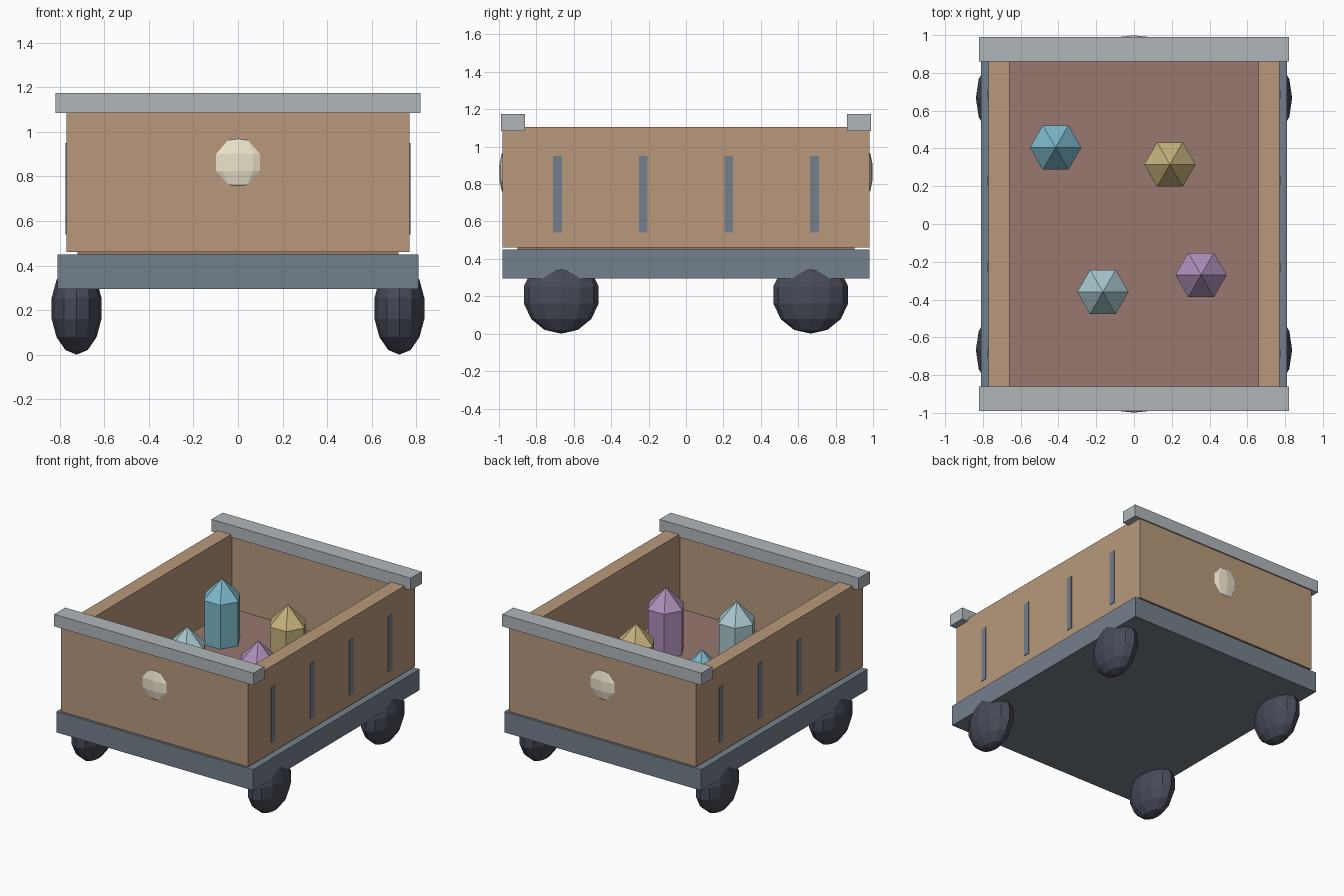
import bpy
import math

if "Cube" in bpy.data.objects:
    bpy.data.objects.remove(bpy.data.objects["Cube"])


def material(name, hex_colour):
    # sRGB hex to linear diffuse colour
    rgb = [int(hex_colour[i:i + 2], 16) / 255 for i in (0, 2, 4)]
    mat = bpy.data.materials.new(name)
    mat.diffuse_color = [((c + 0.055) / 1.055) ** 2.4 for c in rgb] + [1]
    mat.use_nodes = True
    mat.node_tree.nodes["Principled BSDF"].inputs["Base Color"].default_value = mat.diffuse_color
    return mat


WOOD = material("wood", "B8997C")
FLOOR = material("floor_wood", "98796F")
STEEL = material("steel", "74808C")
RAIL = material("light_steel", "B0B7BA")
RUBBER = material("dark_wheel", "474B58")
LAMP = material("lamp", "EDE5CC")


def finish(name, mat):
    obj = bpy.context.object
    obj.name = name
    obj.data.materials.append(mat)
    return obj


def box(name, x, y, z, mat):
    # each axis is given as a (low, high) range
    mid = [(a + b) / 2 for a, b in (x, y, z)]
    bpy.ops.mesh.primitive_cube_add(size=1, location=mid)
    obj = finish(name, mat)
    obj.scale = [b - a for a, b in (x, y, z)]
    return obj


def ellipsoid(name, location, radii, segments, rings, mat):
    bpy.ops.mesh.primitive_uv_sphere_add(segments=segments, ring_count=rings,
                                         radius=1, location=location)
    finish(name, mat).scale = radii


def span(side, a, b):
    return tuple(sorted((side * a, side * b)))


# chassis and floor
box("chassis", (-0.81, 0.81), (-0.98, 0.98), (0.295, 0.45), STEEL)
box("floor", (-0.72, 0.72), (-0.9, 0.9), (0.44, 0.55), FLOOR)

for s, side in ((-1, "left"), (1, "right")):
    # side walls with upright straps
    box(f"{side}_wall", span(s, 0.66, 0.77), (-0.87, 0.87), (0.46, 1.105), WOOD)
    for i, y in enumerate((-0.687, -0.229, 0.229, 0.687)):
        box(f"{side}_strap_{i + 1}", span(s, 0.75, 0.775),
            (y - 0.023, y + 0.023), (0.54, 0.95), STEEL)

for s, end in ((-1, "front"), (1, "back")):
    # end walls, top rails and lamps
    box(f"{end}_wall", (-0.77, 0.77), span(s, 0.87, 0.98), (0.46, 1.105), WOOD)
    box(f"{end}_rail", (-0.82, 0.82), span(s, 0.86, 0.99), (1.085, 1.175), RAIL)
    ellipsoid(f"{end}_lamp", (0, s * 0.965, 0.863), (0.122, 0.035, 0.122),
              10, 5, LAMP)
    # wheels
    for t, side in ((-1, "left"), (1, "right")):
        ellipsoid(f"{end}_{side}_wheel", (t * 0.725, s * 0.667, 0.207),
                  (0.115, 0.205, 0.207), 12, 7, RUBBER)

# crystals: hexagonal shaft with a pointed tip
crystals = (("teal", -0.415, 0.405, "7DB9CA"), ("gold", 0.19, 0.315, "C6B27C"),
            ("ice", -0.165, -0.36, "A8C8CE"), ("violet", 0.355, -0.27, "AF90BB"))
for name, x, y, colour in crystals:
    mat = material(f"{name}_crystal", colour)
    for part, r1, r2, low, high in (("shaft", 0.132, 0.132, 0.55, 0.88),
                                    ("tip", 0.136, 0, 0.88, 1.02)):
        bpy.ops.mesh.primitive_cone_add(vertices=6, radius1=r1, radius2=r2,
                                        depth=high - low,
                                        location=(x, y, (low + high) / 2),
                                        rotation=(0, 0, math.pi / 6))
        finish(f"{name}_crystal_{part}", mat)
